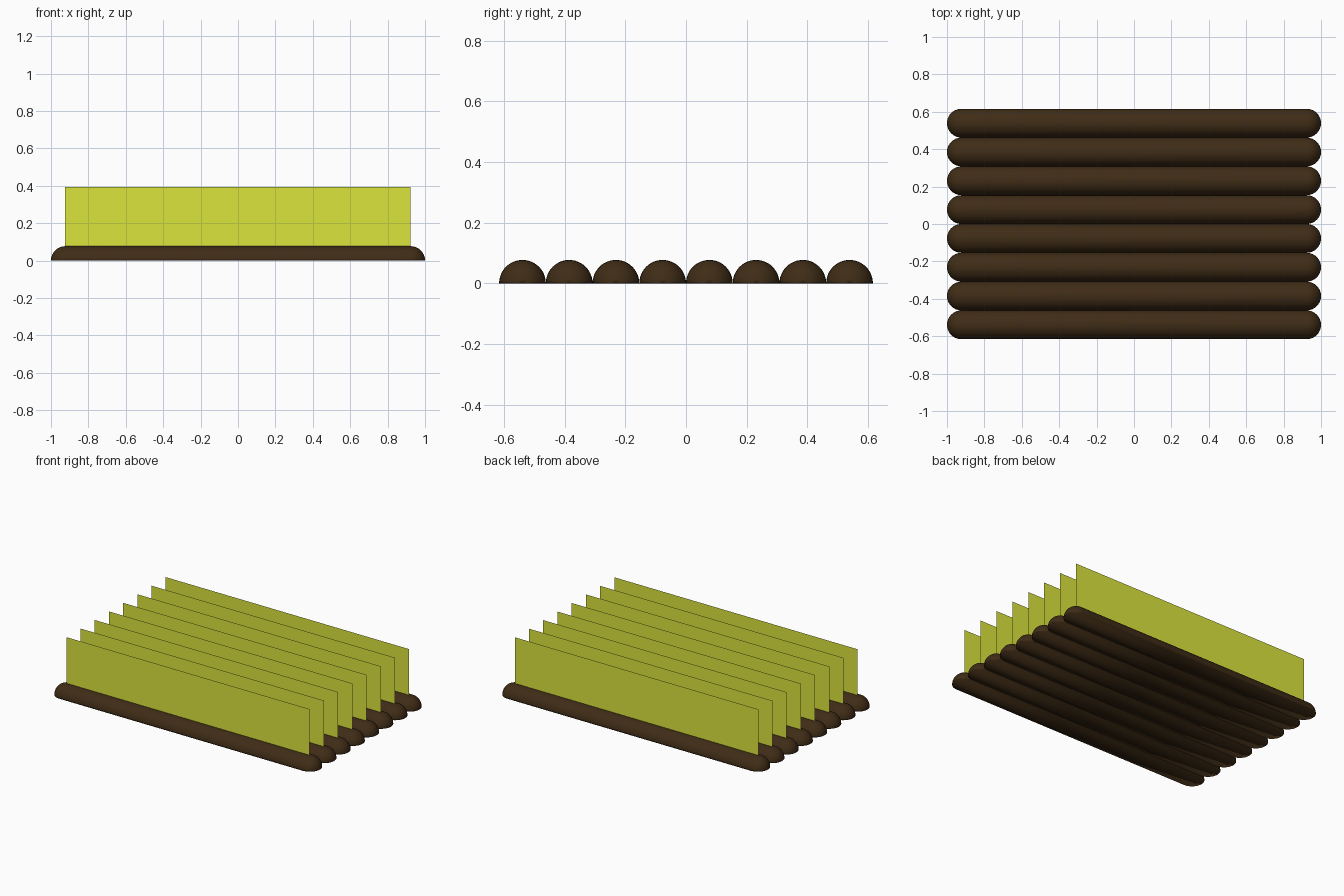
import bpy, bmesh
from math import sin, cos, pi

if "Cube" in bpy.data.objects:
    bpy.data.objects.remove(bpy.data.objects["Cube"])

ROWS = 8
R = 0.077          # mound radius
HALF = 1 - R       # half length of the straight part
TOP = 0.393        # top of the crop sheets


def material(name, color):
    m = bpy.data.materials.new(name)
    m.diffuse_color = color
    m.use_nodes = True
    m.node_tree.nodes["Principled BSDF"].inputs["Base Color"].default_value = m.diffuse_color
    return m


def add_object(name, bm, mat, y):
    mesh = bpy.data.meshes.new(name)
    bm.to_mesh(mesh)
    bm.free()
    mesh.materials.append(mat)
    ob = bpy.data.objects.new(name, mesh)
    ob.location.y = y
    bpy.context.collection.objects.link(ob)
    return ob


def mound(name, mat, y):
    # Capsule side profile, spun half a turn over the long axis
    bm = bmesh.new()
    n = 8
    left = [(-HALF - R * cos(a), R * sin(a)) for a in (pi / 2 * i / n for i in range(n + 1))]
    profile = left + [(-x, r) for x, r in reversed(left)]
    verts = [bm.verts.new((x, -r, 0)) for x, r in profile]
    edges = [bm.edges.new(pair) for pair in zip(verts, verts[1:])]
    bmesh.ops.spin(bm, geom=verts + edges, cent=(0, 0, 0), axis=(1, 0, 0),
                   angle=-pi, steps=24)
    bmesh.ops.remove_doubles(bm, verts=bm.verts, dist=1e-5)
    # Flat underside
    rim = [e for e in bm.edges if e.is_boundary]
    bmesh.ops.contextual_create(bm, geom=rim)
    bmesh.ops.recalc_face_normals(bm, faces=bm.faces)
    for f in bm.faces:
        f.smooth = True
    return add_object(name, bm, mat, y)


def sheet(name, mat, y):
    # Flat upright card of crops standing on the mound
    bm = bmesh.new()
    corners = [(-0.926, R), (0.922, R), (0.922, TOP), (-0.926, TOP)]
    bm.faces.new([bm.verts.new((x, 0, z)) for x, z in corners])
    return add_object(name, bm, mat, y)


soil = material("soil", (0.050, 0.025, 0.008, 1))
leaf = material("leaf", (0.705, 0.785, 0.046, 1))

for i in range(ROWS):
    y = (i - (ROWS - 1) / 2) * 2 * R
    mound(f"soil_row_{i + 1}", soil, y)
    sheet(f"crop_sheet_{i + 1}", leaf, y)
